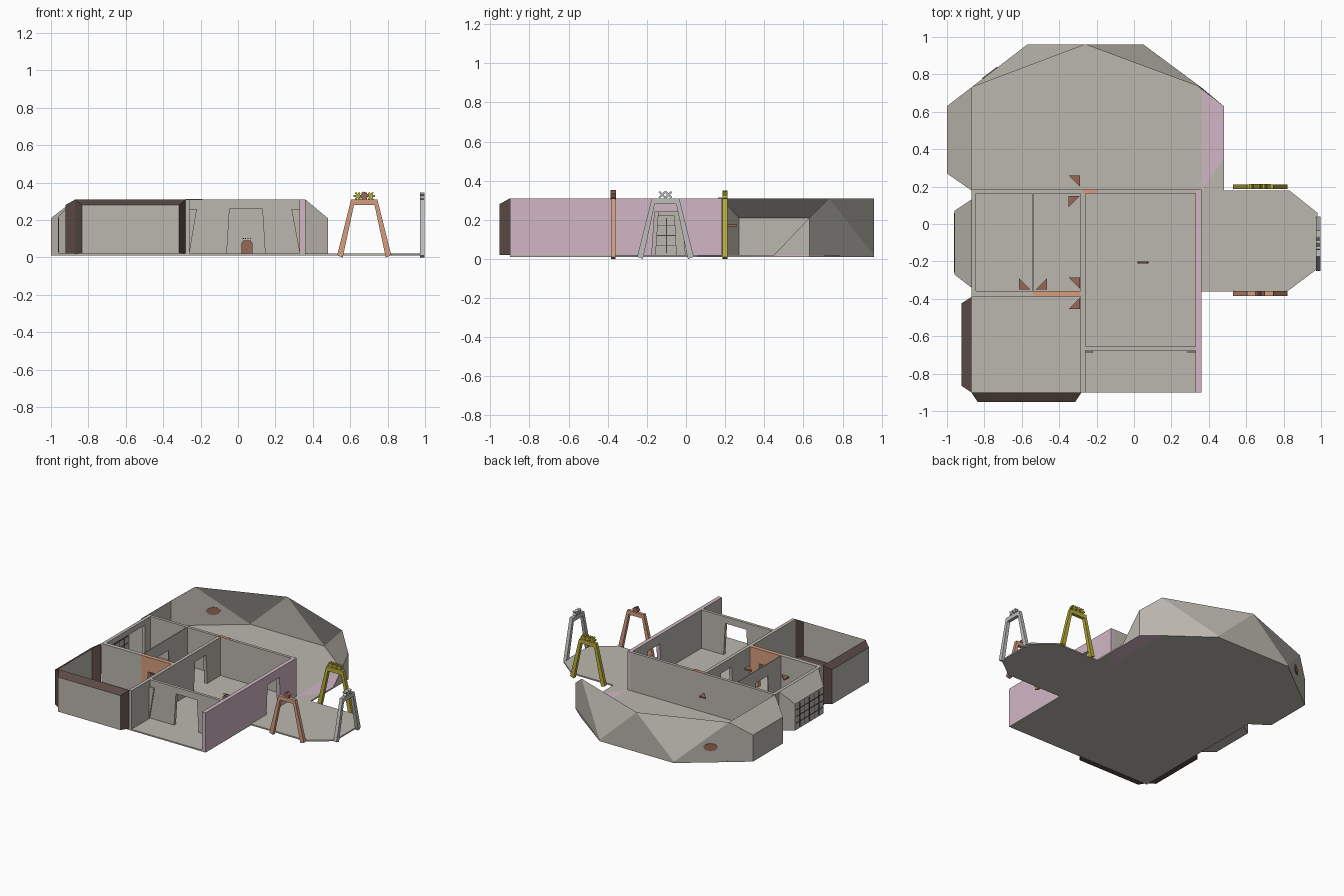
import bpy, bmesh, math
from mathutils import Vector, Matrix

if "Cube" in bpy.data.objects:
    bpy.data.objects.remove(bpy.data.objects["Cube"])

def mat(name, c):
    m = bpy.data.materials.new(name)
    m.diffuse_color = (*c, 1)
    m.use_nodes = True
    m.node_tree.nodes["Principled BSDF"].inputs["Base Color"].default_value = m.diffuse_color
    return m

GREY = mat("warm_grey", (.50, .475, .43))
PINK = mat("dusty_pink", (.63, .47, .55))
BROWN = mat("dark_brown", (.105, .07, .062))
ORANGE = mat("terracotta", (.66, .34, .21))
RUST = mat("rust", (.32, .14, .095))
YELLOW = mat("olive_yellow", (.48, .42, .04))
SILVER = mat("light_grey", (.52, .53, .51))
DARK = mat("charcoal", (.06, .06, .06))

Z0, Z1 = .02, .31    # floor level, wall top

def mesh(name, verts, faces, *mats, rule=None, recalc=True):
    me = bpy.data.meshes.new(name)
    me.from_pydata([tuple(v) for v in verts], [], faces)
    bm = bmesh.new()
    bm.from_mesh(me)
    if recalc:
        bmesh.ops.recalc_face_normals(bm, faces=bm.faces)
    for f in bm.faces:
        f.normal_update()
        f.material_index = rule(f) if rule else 0
    bm.to_mesh(me)
    bm.free()
    for m in mats:
        me.materials.append(m)
    ob = bpy.data.objects.new(name, me)
    bpy.context.collection.objects.link(ob)
    return ob

def extrude(name, pts, a, b, axis, *mats, rule=None):
    """Closed 2D profile extruded from a to b along x, y or z."""
    put = {'x': lambda p, t: (t, p[0], p[1]),
           'y': lambda p, t: (p[0], t, p[1]),
           'z': lambda p, t: (p[0], p[1], t)}[axis]
    n = len(pts)
    v = [put(p, a) for p in pts] + [put(p, b) for p in pts]
    f = [list(range(n)), list(range(n, 2 * n))]
    f += [[i, (i + 1) % n, n + (i + 1) % n, n + i] for i in range(n)]
    return mesh(name, v, f, *mats, rule=rule)

def wall(name, u0, u1, a, b, axis, *mats, door=None, rule=None):
    """Wall from u0 to u1; door = (left, right, height, flare at the foot)."""
    p = [(u0, Z0)]
    if door:
        l, r, h, k = door
        p += [(l - k, Z0), (l, h), (r, h), (r + k, Z0)]
    p += [(u1, Z0), (u1, Z1), (u0, Z1)]
    return extrude(name, p, a, b, axis, *mats, rule=rule)

def rect(a, b, c, d):
    return [(a, c), (b, c), (b, d), (a, d)]

# Floors
FLOOR = (.01, Z0)
extrude("house_floor", rect(-.87, .36, -.90, .18), *FLOOR, 'z', GREY)
extrude("hall_floor", [(-.87, .18), (-1, .27), (-1, .63), (-.87, .73), (-.57, .96),
                       (.05, .96), (.36, .73), (.36, .18)], *FLOOR, 'z', GREY)
extrude("hall_side_floor", [(.36, .18), (.48, .35), (.48, .63), (.36, .73)], *FLOOR, 'z', PINK)
extrude("terrace_floor", [(.36, -.36), (.82, -.36), (.98, -.24), (.98, .06), (.83, .18),
                          (.48, .18), (.48, .35), (.36, .18)], *FLOOR, 'z', GREY)

# Faceted open shell around the back hall
S = [(-.87, .18, Z1), (-.87, .18, Z0), (-1, .27, Z0), (-1, .27, .21),
     (-1, .63, .21), (-1, .63, Z0), (-.87, .73, Z1), (-.57, .96, Z0),
     (-.26, .96, Z1), (.05, .96, Z0), (.36, .73, Z1), (.48, .63, .21),
     (.48, .63, Z0), (.48, .45, Z0)]
mesh("hall_shell", S, [[0, 3, 2, 1], [2, 3, 4, 5], [0, 6, 4, 3], [4, 6, 7, 5], [6, 8, 7],
                       [8, 9, 7], [8, 10, 9], [10, 11, 12, 9], [11, 13, 12]], GREY)

# Round patch on the shell
n = Vector((-.61, .79, 0)).normalized()
t = Vector((.79, .61, 0)).normalized()
c = Vector((-.77, .807, .125))
ring = [(.05 * math.cos(k * math.pi / 4), .03 * math.sin(k * math.pi / 4)) for k in range(8)]
pv = [c + t * u + Vector((0, 0, w)) + n * d for d in (-.004, .004) for u, w in ring]
mesh("shell_patch", pv, [list(range(8)), list(range(8, 16))] +
     [[i, (i + 1) % 8, 8 + (i + 1) % 8, 8 + i] for i in range(8)], RUST)

# House walls
wall("back_wall", -.87, .33, .163, .185, 'y', GREY)
wall("left_wall", -.36, .163, -.87, -.845, 'x', GREY, door=(-.30, .10, .27, 0))
wall("room_divider", -.355, .163, -.545, -.538, 'x', GREY, door=(-.2, -.06, .22, .01))
wall("centre_wall", -.90, .163, -.285, -.26, 'x', GREY, door=(-.14, -.01, .24, .015))
wall("middle_wall_left", -.87, -.54, -.388, -.357, 'y', GREY)
wall("middle_wall_right", -.54, -.285, -.388, -.357, 'y', ORANGE, door=(-.48, -.36, .2, .01))
wall("entry_wall", -.26, .33, -.677, -.655, 'y', GREY, door=(-.045, .13, .26, .015))
wall("right_wall", -.90, .185, .33, .36, 'x', PINK, GREY, door=(-.16, -.02, .24, .015),
     rule=lambda f: 1 if f.normal.x < -.5 else 0)

# Sloping jambs in the entry
for side, x, d in (("left", -.26, .04), ("right", .33, -.045)):
    extrude("entry_jamb_" + side, [(x, Z0), (x + d, .26), (x, .26)], -.69, -.68, 'y', GREY)

# Hearth panel in the main room
extrude("hearth_panel", [(.018, Z0), (.078, Z0), (.078, .075), (.068, .09), (.028, .09), (.018, .075)],
        -.212, -.2, 'y', RUST)
for i in range(4):
    extrude("hearth_stud", rect(.025 + i * .013, .031 + i * .013, .098, .104), -.21, -.203, 'y', RUST)

# Corner brackets beside the doorways
for x, y, s, d in ((-.29, .20, 1, -1), (-.29, .15, -1, -1), (-.29, -.345, 1, -1),
                   (-.29, -.395, -1, -1), (-.555, -.35, 1, -1), (-.525, -.35, 1, 1)):
    if x == -.29 and y != .15:
        p = [(x, y), (x, y + s * .06), (x - .06, y + s * .06)]
    else:
        p = [(x, y), (x + d * .06, y), (x + d * .06, y + s * .06)]
    extrude("corner_bracket", p, .165, .175, 'z', RUST)
extrude("back_wall_cap", rect(-.28, -.19, .163, .185), Z1, Z1 + .003, 'z', ORANGE)

# Left bay with gridded window
B = [(-.87, .13, Z1), (-.87, .13, Z0), (-.96, .07, Z0), (-.96, .07, .22),
     (-.96, -.27, .22), (-.96, -.27, Z0), (-.87, -.34, Z1), (-.87, -.34, Z0)]
mesh("left_bay", B, [[0, 3, 2, 1], [2, 3, 4, 5], [0, 6, 4, 3], [4, 6, 7, 5], [1, 2, 5, 7]], GREY)
for i in range(1, 6):
    y = .07 - .34 * i / 6
    extrude("bay_window_bar", rect(y - .002, y + .002, .03, .21), -.963, -.957, 'x', DARK)
for z in (.07, .12, .17):
    extrude("bay_window_rail", rect(-.26, .06, z - .002, z + .002), -.963, -.957, 'x', DARK)

# Brown framed bays of the front-left room: grey panel, brown rim
def framed_bay(name, place, length):
    v = [place(0, 0, Z0), place(length, 0, Z0), place(length, 0, Z1), place(0, 0, Z1),
         place(.035, .053, Z0), place(length - .035, .053, Z0),
         place(length - .035, .053, .28), place(.035, .053, .28)]
    mesh(name, v, [[4, 5, 6, 7], [0, 1, 5, 4], [1, 2, 6, 5], [2, 3, 7, 6], [3, 0, 4, 7]], GREY, BROWN,
         rule=lambda f: 0 if f.index == 0 else 1)

framed_bay("front_bay", lambda u, d, z: (-.87 + u, -.90 - d, z), .59)
framed_bay("side_bay", lambda u, d, z: (-.87 - d, -.90 + u, z), .51)

# A-shaped gates round the terrace
def gate(name, m, top, loc, turn):
    p = [(-.145, .01), (-.115, 0), (-.055, .28), (.055, .28), (.115, 0), (.145, .01),
         (.07, .31), (-.07, .31)]
    parts = [extrude(name, p, -.0125, .0125, 'y', m)]
    # ornament blocks on the crossbar
    for x, a, w, h, mm in top:
        ob = extrude(name + "_ornament", rect(-w, w, -h, h), -.013, .013, 'y', mm)
        ob.data.transform(Matrix.Translation((x, 0, .328)) @ Matrix.Rotation(math.radians(a), 4, 'Y'))
        parts.append(ob)
    for ob in parts:
        ob.data.transform(Matrix.Translation(loc) @ Matrix.Rotation(turn, 4, 'Z'))

gate("front_gate", ORANGE, [(0, 30, .018, .018, RUST), (0, 75, .02, .008, RUST)], (.675, -.372, 0), 0)
gate("back_gate", YELLOW, [(x, a, .022, .005, YELLOW) for x in (-.035, 0, .035) for a in (0, 60, 120)],
     (.675, .20, 0), 0)
gate("end_gate", SILVER, [(x, a, .022, .005, SILVER) for x in (-.016, .016) for a in (45, -45)],
     (.985, -.105, 0), math.pi / 2)
